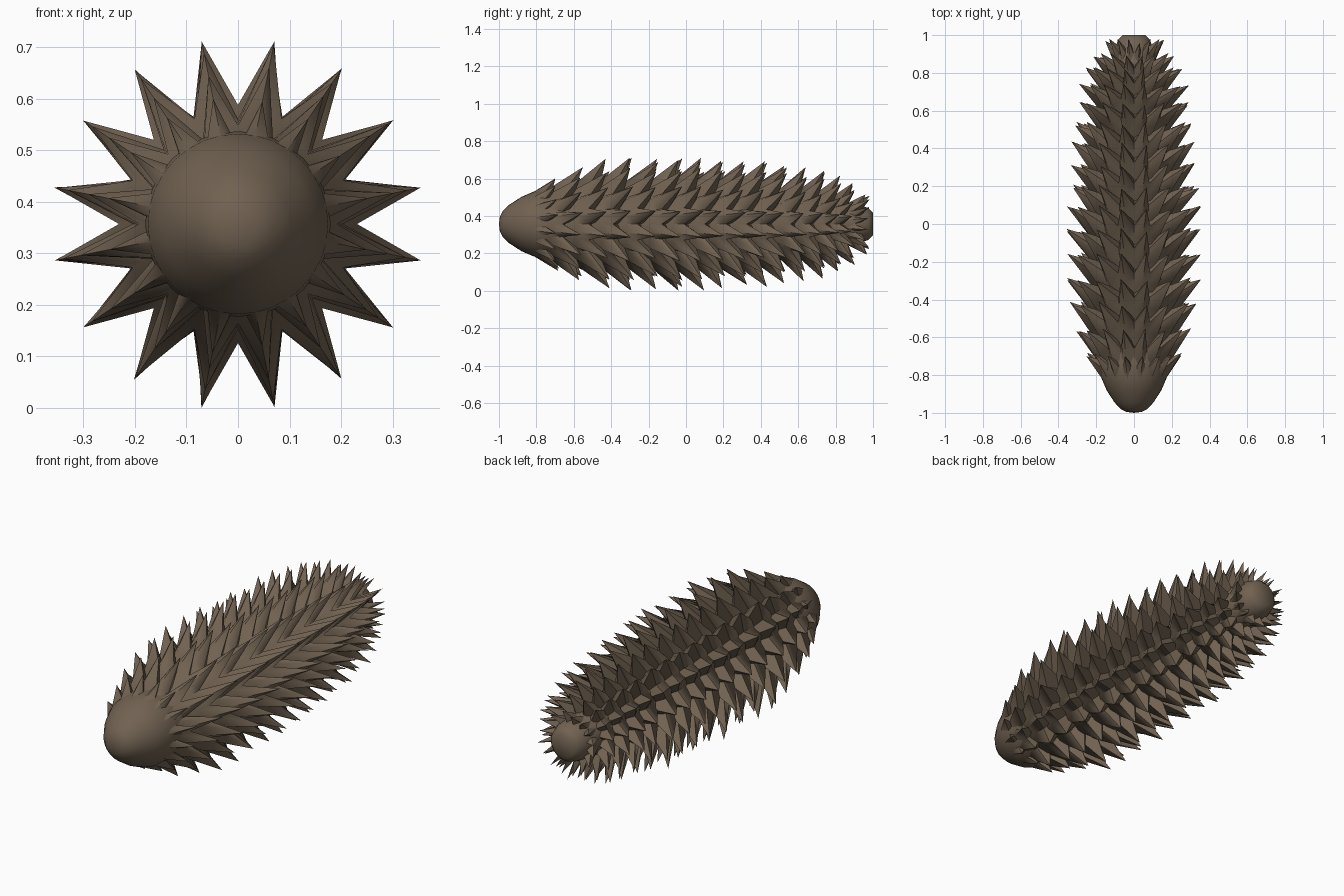
import bpy, bmesh, math, random
from mathutils import Vector

if "Cube" in bpy.data.objects:
    bpy.data.objects.remove(bpy.data.objects["Cube"])

random.seed(4)
CZ = 0.357      # height of the long axis
N = 16          # scale points per layer

mat = bpy.data.materials.new("cone_brown")
mat.diffuse_color = (0.165, 0.122, 0.083, 1)
mat.use_nodes = True
mat.node_tree.nodes["Principled BSDF"].inputs["Base Color"].default_value = mat.diffuse_color


def polar(a, r, y):
    return Vector((r * math.sin(a), y, CZ + r * math.cos(a)))


def finish(name, bm, angle):
    bmesh.ops.recalc_face_normals(bm, faces=bm.faces)
    me = bpy.data.meshes.new(name)
    bm.to_mesh(me)
    bm.free()
    ob = bpy.data.objects.new(name, me)
    bpy.context.collection.objects.link(ob)
    me.materials.append(mat)
    bpy.ops.object.select_all(action='DESELECT')
    ob.select_set(True)
    bpy.context.view_layer.objects.active = ob
    bpy.ops.object.shade_smooth_by_angle(angle=math.radians(angle))


def bridge(bm, a, b):
    n = len(a)
    for i in range(n):
        bm.faces.new((a[i], a[(i + 1) % n], b[(i + 1) % n], b[i]))


# Core: turned body with a rounded nose and a blunt stem end
profile = [(-0.995, 0.04), (-0.98, 0.07), (-0.945, 0.103), (-0.88, 0.145),
           (-0.81, 0.175), (-0.74, 0.18), (-0.5, 0.17), (0, 0.17), (0.5, 0.15),
           (0.8, 0.12), (0.93, 0.1), (0.975, 0.085), (1.0, 0.06)]
bm = bmesh.new()
rings = [[bm.verts.new(polar(math.pi * i / N, r, y)) for i in range(2 * N)]
         for y, r in profile]
for a, b in zip(rings, rings[1:]):
    bridge(bm, a, b)
for ring, y in ((rings[0], -1.0), (rings[-1], 1.0)):
    c = bm.verts.new((0, y, CZ))
    for i in range(2 * N):
        bm.faces.new((ring[i], ring[(i + 1) % (2 * N)], c))
finish("cone_core", bm, 60)

# Scales: round flared skirts with a zigzag rim and a steep closed back
layers = [(-0.69, 0.25), (-0.56, 0.30), (-0.42, 0.345), (-0.29, 0.361),
          (-0.16, 0.348), (-0.03, 0.352), (0.09, 0.352), (0.20, 0.34),
          (0.315, 0.334), (0.425, 0.332), (0.53, 0.316), (0.635, 0.302),
          (0.735, 0.29), (0.82, 0.255), (0.895, 0.215), (0.97, 0.16)]
bm = bmesh.new()
for k, (y, R) in enumerate(layers):
    f = (0.85 if k == 0 else 1.0) if y < 0.6 else 0.75
    base, mid, rim, back = [], [], [], []
    for i in range(2 * N):
        a = math.pi * i / N
        tip = i % 2
        base.append(bm.verts.new(polar(a, 0.47 * R, y - 0.27 * f)))
        mid.append(bm.verts.new(polar(a, (0.67 if tip else 0.57) * R, y - 0.16 * f)))
        back.append(bm.verts.new(polar(a, (0.54 if tip else 0.5) * R,
                                       y - (0.045 if tip else 0.075) * f)))
        if tip:
            j = 1 if k == 3 else random.uniform(0.95, 1.04)
            rim.append(bm.verts.new(polar(a, min(0.364, R * j), y + random.uniform(-0.012, 0.012))))
        else:           # notch, alternating in depth
            r = 0.64 if (i // 2 + k) % 2 else 0.59
            rim.append(bm.verts.new(polar(a, r * R, y - 0.10 * f)))
    bridge(bm, base, mid)
    bridge(bm, mid, rim)
    bridge(bm, rim, back)
    for i in range(2 * N):      # crisp rim
        bm.edges.get((rim[i], rim[(i + 1) % (2 * N)])).smooth = False
finish("cone_scales", bm, 80)
